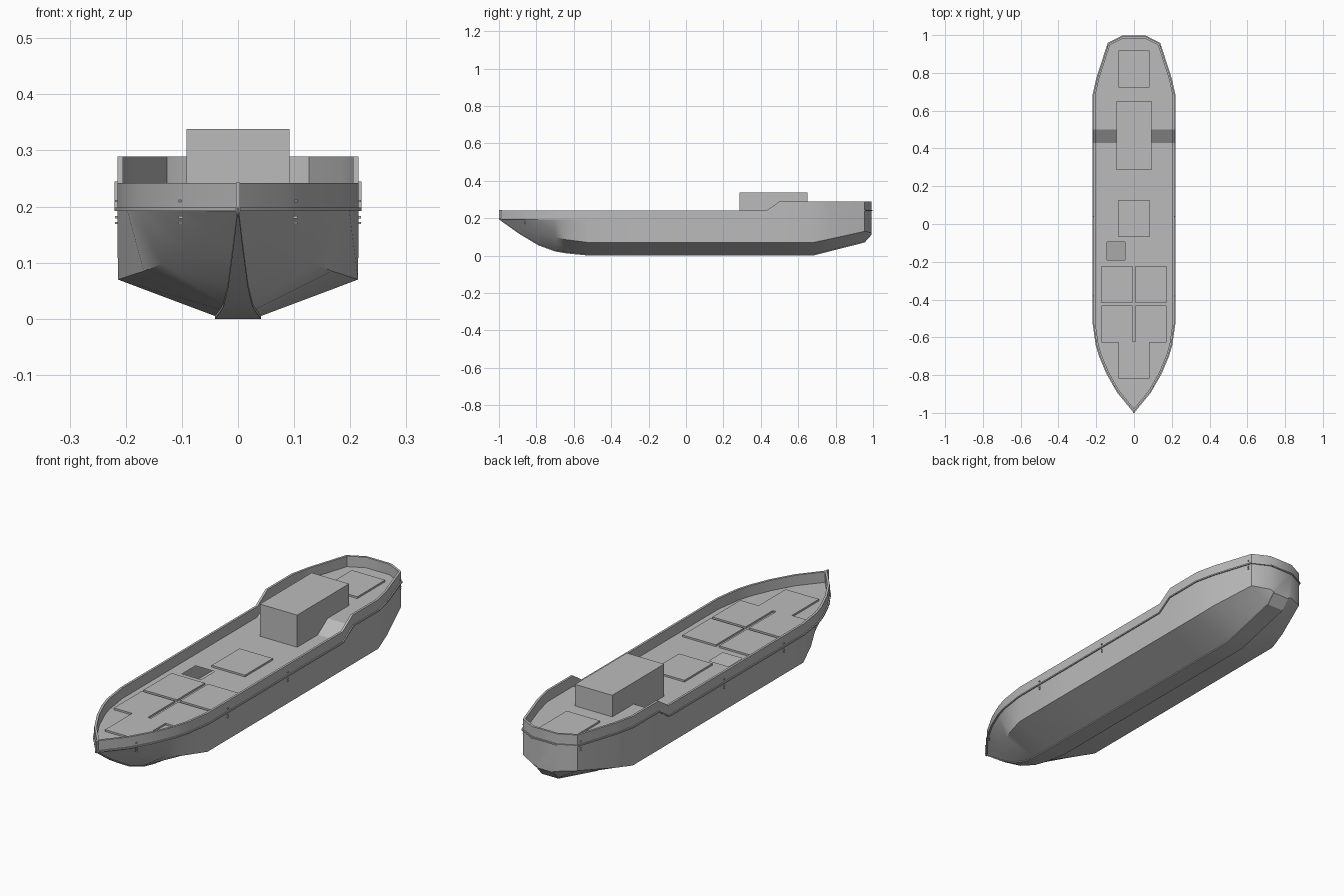
import bpy, math
from mathutils import Vector

if "Cube" in bpy.data.objects:
    bpy.data.objects.remove(bpy.data.objects["Cube"])

grey = bpy.data.materials.new("plain grey")
grey.diffuse_color = (0.5, 0.5, 0.5, 1)
grey.use_nodes = True
grey.node_tree.nodes["Principled BSDF"].inputs["Base Color"].default_value = grey.diffuse_color


def make(name, verts, faces, smooth=None):
    me = bpy.data.meshes.new(name)
    me.from_pydata(verts, [], faces)
    me.materials.append(grey)
    ob = bpy.data.objects.new(name, me)
    bpy.context.collection.objects.link(ob)
    bpy.ops.object.select_all(action='DESELECT')
    ob.select_set(True)
    bpy.context.view_layer.objects.active = ob
    bpy.ops.object.mode_set(mode='EDIT')
    bpy.ops.mesh.select_all(action='SELECT')
    bpy.ops.mesh.remove_doubles(threshold=0.0002)
    bpy.ops.mesh.normals_make_consistent(inside=False)
    bpy.ops.object.mode_set(mode='OBJECT')
    if smooth:
        bpy.ops.object.shade_smooth_by_angle(angle=math.radians(smooth))
    return ob


def box(name, x0, x1, y0, y1, z0, z1):
    v = [(x, y, z) for x in (x0, x1) for y in (y0, y1) for z in (z0, z1)]
    f = [(0, 1, 3, 2), (4, 6, 7, 5), (0, 4, 5, 1), (2, 3, 7, 6), (0, 2, 6, 4), (1, 5, 7, 3)]
    return make(name, v, f)


def lerp_table(table, y):
    for a, b in zip(table, table[1:]):
        if y <= b[0]:
            t = max(0, (y - a[0]) / (b[0] - a[0]))
            return [p + (q - p) * t for p, q in zip(a, b)]
    return list(table[-1])


def deck_z(y):
    return 0.195 + 0.047 * min(1, max(0, (y - 0.43) / 0.07))


# hull stations: y, deck half width, chine half width, chine z, keel half width, keel z
STATIONS = [
    (-0.993, 0.001, 0.001, 0.192, 0.001, 0.188),
    (-0.89, 0.085, 0.040, 0.155, 0.010, 0.115),
    (-0.79, 0.142, 0.090, 0.120, 0.018, 0.055),
    (-0.70, 0.180, 0.135, 0.098, 0.026, 0.022),
    (-0.64, 0.198, 0.168, 0.085, 0.032, 0.012),
    (-0.52, 0.215, 0.214, 0.070, 0.041, 0.000),
    (0.68, 0.215, 0.214, 0.070, 0.041, 0.000),
    (0.77, 0.195, 0.194, 0.089, 0.041, 0.023),
    (0.955, 0.135, 0.134, 0.130, 0.041, 0.070),
    (0.993, 0.060, 0.059, 0.122, 0.040, 0.112),
]
ys = sorted([s[0] for s in STATIONS] + [-0.19, -0.095, 0.43, 0.50])
rows = [lerp_table(STATIONS, y) for y in ys]

# hull shell, closed at the stern
verts, faces = [], []
for y, w, cw, cz, kw, kz in rows:
    half = [(w, deck_z(y)), (cw, cz), (kw, kz + 0.005), (kw, kz)]
    ring = half + [(-x, z) for x, z in reversed(half)]
    verts += [(x, y, z) for x, z in ring]
for i in range(len(rows) - 1):
    for j in range(7):
        a = i * 8 + j
        faces.append((a, a + 1, a + 9, a + 8))
faces.append(tuple(range(len(verts) - 8, len(verts))))
make("hull", verts, faces, 30)

# deck with an open hatchway and a ramp up to the raised stern
verts, faces = [], []
for y, w, *_ in rows:
    k = w / 0.215
    verts += [(x * k, y, deck_z(y)) for x in (-0.215, -0.143, -0.048, 0.215)]
for i, y in enumerate(ys[:-1]):
    for j in range(3):
        if not (j == 1 and y == -0.19):
            a = i * 4 + j
            faces.append((a, a + 1, a + 5, a + 4))
make("deck", verts, faces)

# closed plan outline, starting at the bow tip and running counter-clockwise
outline = [(0, -0.993)] + [(r[1], r[0]) for r in rows[1:]]
outline += [(-x, y) for x, y in reversed(outline[1:])]


def sweep(name, section):
    """Sweep (outward offset, height above deck) points round the outline."""
    n, m = len(outline), len(section)
    v, f = [], []
    for i in range(n):
        p, q, r = (Vector(outline[(i + d) % n]) for d in (-1, 0, 1))
        n1, n2 = (Vector((e.y, -e.x)).normalized() for e in (q - p, r - q))
        miter = (n1 + n2) / (1 + n1.dot(n2))
        for off, h in section:
            c = q + miter * off
            v.append((c.x, c.y, deck_z(q.y) + h))
    for i in range(n):
        for j in range(m):
            a, b = i * m, (i + 1) % n * m
            f.append((a + j, b + j, b + (j + 1) % m, a + (j + 1) % m))
    return make(name, v, f, 30)


sweep("bulwark", [(0, -0.001), (0, 0.047), (-0.010, 0.047), (-0.010, -0.001)])
sweep("rubbing_strake", [(-0.002, -0.003), (0.005, -0.003), (0.005, 0.003), (-0.002, 0.003)])
box("stem_post", -0.004, 0.004, -1.0, -0.985, 0.19, 0.243)

# deckhouse
box("deckhouse", -0.092, 0.092, 0.285, 0.65, 0.19, 0.338)

# hatch covers
for x, y in [(0, -0.72), (-0.09, -0.53), (0.09, -0.53), (-0.09, -0.32),
             (0.09, -0.32), (0, 0.03), (0, 0.82)]:
    z = deck_z(y)
    box("hatch_cover", x - 0.082, x + 0.082, y - 0.098, y + 0.098, z - 0.001, z + 0.008)

# small side pegs above and below the strake
for y in (-0.86, -0.38, 0.04, 0.94):
    w = lerp_table(STATIONS, y)[1]
    for s in (-1, 1):
        for h in (-0.024, -0.014, 0.015):
            z = deck_z(y) + h
            x = s * w
            box("side_peg", x - 0.004, x + 0.004, y - 0.003, y + 0.003, z - 0.002, z + 0.002)
